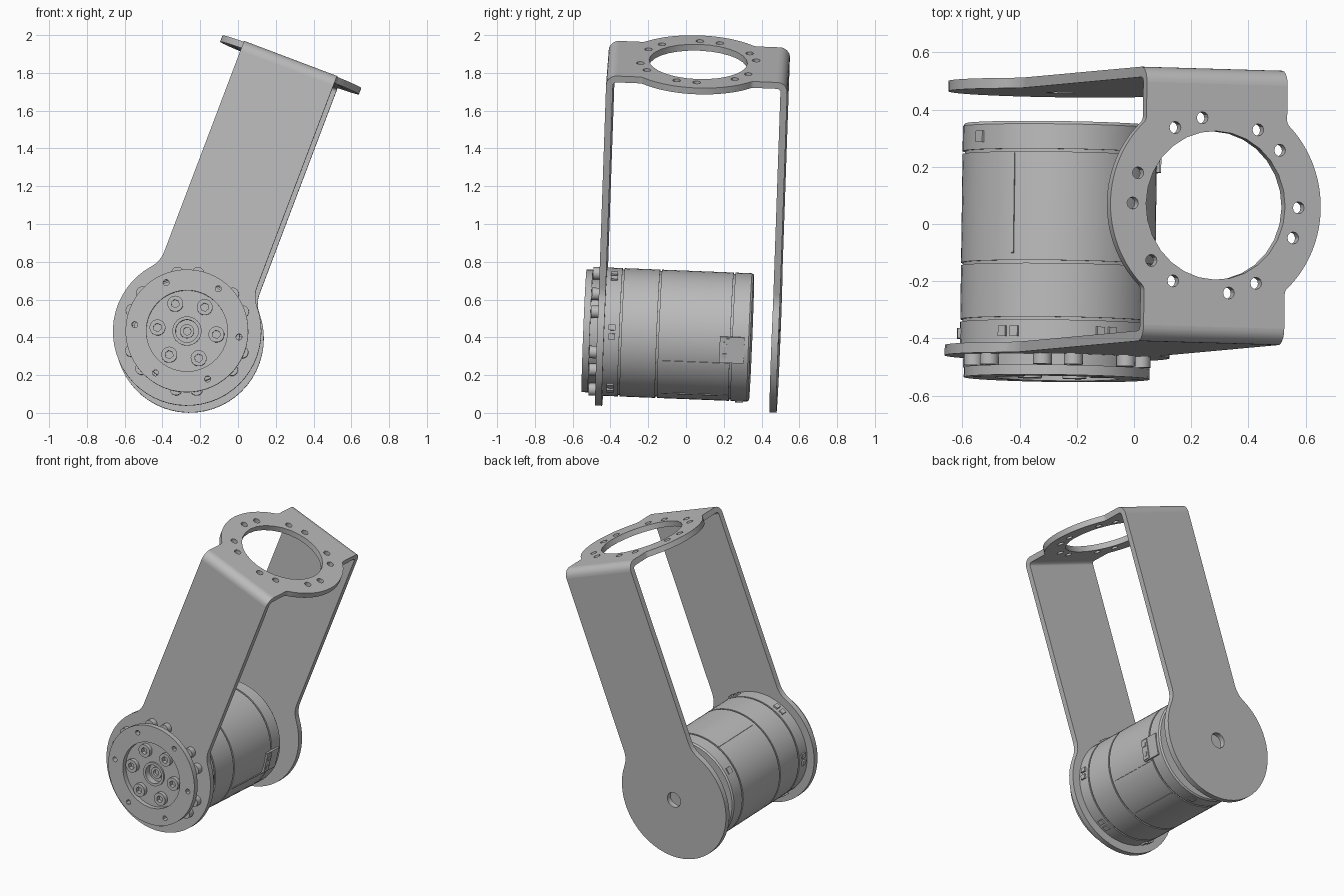
import bpy, bmesh
from math import sin, cos, pi, radians, atan2, sqrt, tau
from mathutils import Matrix, Vector

cube = bpy.data.objects.get("Cube")
if cube:
    bpy.data.objects.remove(cube)

# Single metal colour
grey = bpy.data.materials.new("metal_grey")
grey.use_nodes = True
grey.diffuse_color = (0.5, 0.5, 0.5, 1)
grey.node_tree.nodes["Principled BSDF"].inputs["Base Color"].default_value = (0.5, 0.5, 0.5, 1)

# Tilted frame: x = arm width, y = motor axis, z = along the arm
LEAN = radians(20.7)
axis = Vector((0.014, 1, -0.04)).normalized()
up = Vector((sin(LEAN), 0, cos(LEAN)))
up = (up - axis * up.dot(axis)).normalized()
side = axis.cross(up)
FRAME = Matrix((side, axis, up)).transposed().to_4x4()
FRAME.translation = (-0.263, 0, 0.413)

XZ = lambda p, q, t: (p, t, q)
XY = lambda p, q, t: (p, q, t)
YZ = lambda p, q, t: (t, p, q)


def finish(name, bm):
    bmesh.ops.remove_doubles(bm, verts=bm.verts, dist=1e-5)
    bmesh.ops.recalc_face_normals(bm, faces=bm.faces)
    mesh = bpy.data.meshes.new(name)
    bm.to_mesh(mesh)
    bm.free()
    mesh.materials.clear()
    mesh.materials.append(grey)
    mesh.shade_smooth()
    mesh.set_sharp_from_angle(angle=radians(30))
    ob = bpy.data.objects.new(name, mesh)
    bpy.context.collection.objects.link(ob)
    ob.matrix_world = FRAME
    return ob


def arc(cx, cy, r, a, b, n):
    return [(cx + r * cos(a + (b - a) * i / n), cy + r * sin(a + (b - a) * i / n))
            for i in range(n + 1)]


def circle(cx, cy, r, n=32):
    return arc(cx, cy, r, 0, tau, n)[:-1]


def polar(r, degrees):
    return r * cos(radians(degrees)), r * sin(radians(degrees))


def mirror(pts, sx, sy):
    return pts + [(x * sx, y * sy) for x, y in reversed(pts)]


def plate(name, loops, lo, hi, plane=XZ):
    """Flat plate: first loop is the outline, later loops are holes."""
    cu = bpy.data.curves.new(name, "CURVE")
    cu.dimensions = "2D"
    cu.fill_mode = "BOTH"
    cu.extrude = (hi - lo) / 2
    for loop in loops:
        pts = [p for i, p in enumerate(loop)
               if (Vector(p) - Vector(loop[i - 1])).length > 1e-5]
        sp = cu.splines.new("POLY")
        sp.points.add(len(pts) - 1)
        for point, (x, y) in zip(sp.points, pts):
            point.co = (x, y, 0, 1)
        sp.use_cyclic_u = True
    tmp = bpy.data.objects.new(name, cu)
    mesh = bpy.data.meshes.new_from_object(tmp)
    bm = bmesh.new()
    bm.from_mesh(mesh)
    bpy.data.objects.remove(tmp)
    bpy.data.curves.remove(cu)
    bpy.data.meshes.remove(mesh)
    for v in bm.verts:
        v.co = plane(v.co.x, v.co.y, v.co.z + (lo + hi) / 2)
    return finish(name, bm)


def lathe(name, profile, n=64):
    """Spin (radius, axial) points round the motor axis."""
    bm = bmesh.new()
    vs = [bm.verts.new((r, y, 0)) for r, y in profile]
    es = [bm.edges.new(pair) for pair in zip(vs, vs[1:])]
    bmesh.ops.spin(bm, geom=vs + es, cent=(0, 0, 0), axis=(0, 1, 0),
                   angle=tau, steps=n, use_merge=False)
    return finish(name, bm)


def block(name, degrees, r, y, size):
    """Box on the motor skin; size is radial, axial, tangential."""
    bm = bmesh.new()
    bmesh.ops.create_cube(bm, size=1, matrix=Matrix.Diagonal((*size, 1)))
    turn = Matrix.Rotation(-radians(degrees) - LEAN, 4, "Y")
    bm.transform(turn @ Matrix.Translation((r, y, 0)))
    return finish(name, bm)


# Bracket dimensions
HALF, R, THICK, BEND, TOP = 0.263, 0.393, 0.036, 0.055, 1.548
FRONT, BACK = -0.465, 0.495
MID, REACH = (FRONT + BACK) / 2, (BACK - FRONT) / 2 - BEND


def flare(length, fillet, end):
    """Strip edge that runs through a fillet into the round end."""
    cx = HALF + fillet
    cy = sqrt((R + fillet) ** 2 - cx ** 2)
    a = atan2(cy, cx)
    return ([(HALF, length)] + arc(cx, cy, fillet, pi, pi + a, 8)
            + arc(0, 0, R, a, end, 20))


# Two arms
arm = mirror(flare(TOP - BEND, 0.15, -pi / 2), -1, 1)
plate("front_arm", [arm, circle(0, 0, 0.29, 48)], FRONT, FRONT + THICK)
plate("back_arm", [arm, circle(0, 0, 0.05, 24)], BACK - THICK, BACK)

# Top mounting ring with paired bolt holes
pair_angles = [50 + 60 * k + d for k in range(6) for d in (-10, 10)]
ring = mirror(mirror(flare(REACH, 0.03, 0), 1, -1), -1, 1)
loops = [ring, circle(0, 0, 0.26, 28)]
loops += [circle(*polar(0.31, a), 0.021, 12) for a in pair_angles]
plate("top_ring", [[(x, y + MID) for x, y in lp] for lp in loops], TOP - THICK, TOP, XY)

# Rounded bends between the arms and the ring
for name, s, a in (("front_bend", -1, pi / 2), ("back_bend", 1, 0)):
    c = (MID + s * REACH, TOP - BEND)
    sector = arc(*c, BEND, a, a + pi / 2, 8) + arc(*c, BEND - THICK, a + pi / 2, a, 8)
    plate(name, [sector], -HALF, HALF, YZ)

# Motor housing with seam grooves
RM, G = 0.34, 0.005
profile = [(0, -0.429), (RM, -0.429)]
for y in (-0.343, -0.145, 0.245):
    profile += [(RM, y - G), (RM - 0.008, y - G), (RM - 0.008, y + G), (RM, y + G)]
profile += [(RM, 0.337), (RM - 0.008, 0.347), (0, 0.347)]
lathe("motor_housing", profile)

# Rotor with a stepped centre bore
lathe("rotor", [(0, -0.47), (0.02, -0.47), (0.02, -0.49), (0.037, -0.49), (0.037, -0.475),
                (0.06, -0.475), (0.06, -0.518), (0.077, -0.518), (0.077, -0.508),
                (0.28, -0.508), (0.28, -0.425)], 48)

# Output flange with six small holes
loops = [circle(0, 0, 0.325, 56), circle(0, 0, 0.215, 48)]
loops += [circle(*polar(0.278, 14 + 60 * k), 0.016, 12) for k in range(6)]
plate("output_flange", loops, -0.54, -0.505)

# Socket screws on the rotor face
for k in range(6):
    x, z = polar(0.157, 14 + 60 * k)
    plate("rotor_screw", [circle(x, z, 0.042, 24), circle(x, z, 0.022, 6)], -0.535, -0.507)

# Paired screws that hold the front arm
for a in pair_angles:
    plate("arm_screw", [circle(*polar(0.312, a), 0.033, 20)], -0.503, FRONT + 0.002)

# Small clamps round the front of the housing
for k in range(6):
    for d in (-4, 4):
        block("clamp_tab", 60 * k + d, RM, -0.388, (0.02, 0.036, 0.03))

# Thin ribs along the housing
for a in (118, -25, -66):
    block("housing_rib", a, RM, 0.06, (0.008, 0.35, 0.008))

# Cable connector on the left of the housing
block("connector_plate", -12, RM - 0.005, 0.25, (0.018, 0.13, 0.14))
block("connector_socket", -12, RM, 0.21, (0.02, 0.05, 0.125))
for d in (-17, -7):
    block("connector_pin", d, RM + 0.005, 0.21, (0.02, 0.025, 0.025))

# Side screws near the rear
for a in (145, -85):
    block("side_screw", a, RM, 0.295, (0.012, 0.04, 0.04))
